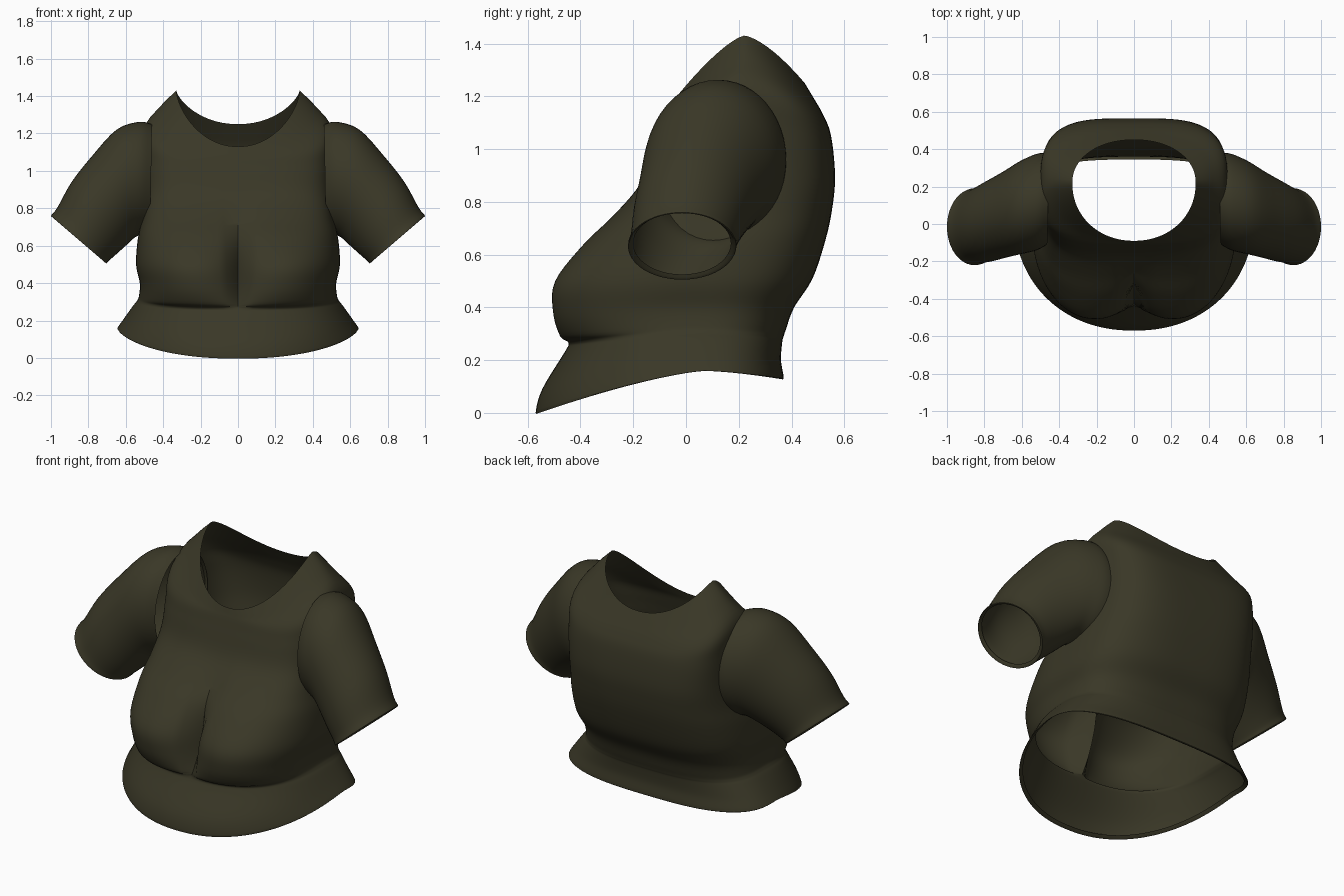
import bpy, bmesh, math

cube = bpy.data.objects.get("Cube")
if cube:
    bpy.data.objects.remove(cube, do_unlink=True)

OLIVE = (0.042, 0.039, 0.020, 1)
fabric = bpy.data.materials.new("dark_olive_fabric")
fabric.use_nodes = True
fabric.diffuse_color = OLIVE
bsdf = fabric.node_tree.nodes["Principled BSDF"]
bsdf.inputs["Base Color"].default_value = OLIVE
bsdf.inputs["Roughness"].default_value = 0.9


def smooth_rows(keys, steps):
    """Catmull-Rom interpolation through a list of key sections."""
    rows = []
    for i in range(len(keys) - 1):
        p0, p1 = keys[max(i - 1, 0)], keys[i]
        p2, p3 = keys[i + 1], keys[min(i + 2, len(keys) - 1)]
        for s in range(steps):
            t = s / steps
            rows.append([0.5 * (2 * b + (c - a) * t + (2 * a - 5 * b + 4 * c - d) * t * t
                                + (3 * b - a - 3 * c + d) * t ** 3)
                         for a, b, c, d in zip(p0, p1, p2, p3)])
    rows.append(list(keys[-1]))
    return rows


def loft(name, rings):
    """Skin closed rings of points into an open tube."""
    bm = bmesh.new()
    grid = [[bm.verts.new(p) for p in ring] for ring in rings]
    n = len(grid[0])
    for low, high in zip(grid, grid[1:]):
        for j in range(n):
            k = (j + 1) % n
            bm.faces.new((low[j], low[k], high[k], high[j]))
    mesh = bpy.data.meshes.new(name)
    bm.to_mesh(mesh)
    bm.free()
    mesh.materials.append(fabric)
    obj = bpy.data.objects.new(name, mesh)
    bpy.context.collection.objects.link(obj)
    bpy.ops.object.select_all(action='DESELECT')
    obj.select_set(True)
    bpy.context.view_layer.objects.active = obj
    bpy.ops.object.shade_smooth_by_angle(angle=math.radians(40))


def power(v, e):
    return math.copysign(abs(v) ** e, v)


# Torso: half width, front y, side y, back y, front z, side z, back z,
# front roundness, back roundness, bust depth
torso_keys = [
    (0.625, -0.55, 0.07, 0.345, 0.012, 0.175, 0.14, 0.92, 0.7, 0),
    (0.645, -0.57, 0.07, 0.37, 0.0, 0.16, 0.13, 0.92, 0.7, 0),
    (0.61, -0.545, 0.06, 0.36, 0.09, 0.21, 0.20, 0.90, 0.7, 0),
    (0.56, -0.46, 0.04, 0.365, 0.23, 0.28, 0.27, 0.85, 0.7, 0),
    (0.54, -0.44, 0.04, 0.37, 0.265, 0.305, 0.29, 0.82, 0.7, 0.01),
    (0.53, -0.42, 0.04, 0.38, 0.29, 0.33, 0.32, 0.80, 0.7, 0.075),
    (0.525, -0.37, 0.04, 0.41, 0.38, 0.40, 0.40, 0.74, 0.68, 0.155),
    (0.545, -0.33, 0.04, 0.48, 0.50, 0.50, 0.51, 0.72, 0.66, 0.185),
    (0.535, -0.30, 0.06, 0.53, 0.64, 0.64, 0.66, 0.68, 0.62, 0.10),
    (0.51, -0.24, 0.10, 0.555, 0.75, 0.76, 0.78, 0.62, 0.58, 0.04),
    (0.495, -0.17, 0.15, 0.565, 0.87, 0.90, 0.90, 0.58, 0.54, 0.005),
    (0.495, -0.13, 0.18, 0.55, 1.00, 1.08, 1.05, 0.58, 0.52, 0),
    (0.495, -0.11, 0.20, 0.52, 1.07, 1.24, 1.13, 0.64, 0.58, 0),
    (0.42, -0.10, 0.22, 0.48, 1.10, 1.34, 1.20, 0.82, 0.78, 0),
    (0.33, -0.09, 0.22, 0.45, 1.13, 1.43, 1.25, 0.96, 0.95, 0),
]
COLS = 128
torso_rings = []
for a, yf, ys, yb, zf, zs, zb, ef, eb, bust in smooth_rows(torso_keys, 5):
    ring = []
    for j in range(COLS):
        t = 2 * math.pi * j / COLS
        c, s = math.cos(t), math.sin(t)
        e, y_end, z_end, bend = (eb, yb, zb, 1.5) if s > 0 else (ef, yf, zf, 1.35)
        w = abs(s) ** e
        x, y = a * power(c, e), ys + (y_end - ys) * w
        if s < 0:
            # two rounded lobes that meet in a cleft at the centre
            lobe = max(0, 1 - ((abs(x) - 0.29) / 0.29) ** 2) ** 0.5
            y -= bust * lobe * w ** 0.5
        ring.append((x, y, zs + (z_end - zs) * w ** bend))
    torso_rings.append(ring)
loft("shirt_body", torso_rings)

# Sleeve: top x, top z, bottom x, bottom z, front y, back y
sleeve_keys = [
    (0.46, 1.25, 0.47, 0.66, -0.11, 0.38),
    (0.53, 1.262, 0.51, 0.66, -0.14, 0.375),
    (0.65, 1.22, 0.55, 0.645, -0.16, 0.34),
    (0.78, 1.08, 0.60, 0.60, -0.18, 0.28),
    (0.89, 0.94, 0.65, 0.555, -0.20, 0.23),
    (0.965, 0.805, 0.69, 0.52, -0.21, 0.195),
    (1.00, 0.76, 0.705, 0.505, -0.22, 0.19),
    (0.98, 0.76, 0.715, 0.525, -0.20, 0.17),
]
for side, label in ((1, "left"), (-1, "right")):
    rings = []
    for xt, zt, xb, zb, yf, yb in smooth_rows(sleeve_keys, 4):
        ring = []
        for j in range(48):
            t = side * 2 * math.pi * j / 48
            u = 0.5 + 0.5 * math.cos(t)
            y = (yf + yb) / 2 + (yb - yf) / 2 * math.sin(t)
            ring.append((side * (xb + (xt - xb) * u), y, zb + (zt - zb) * u))
        rings.append(ring[::-1])
    loft(label + "_sleeve", rings)
